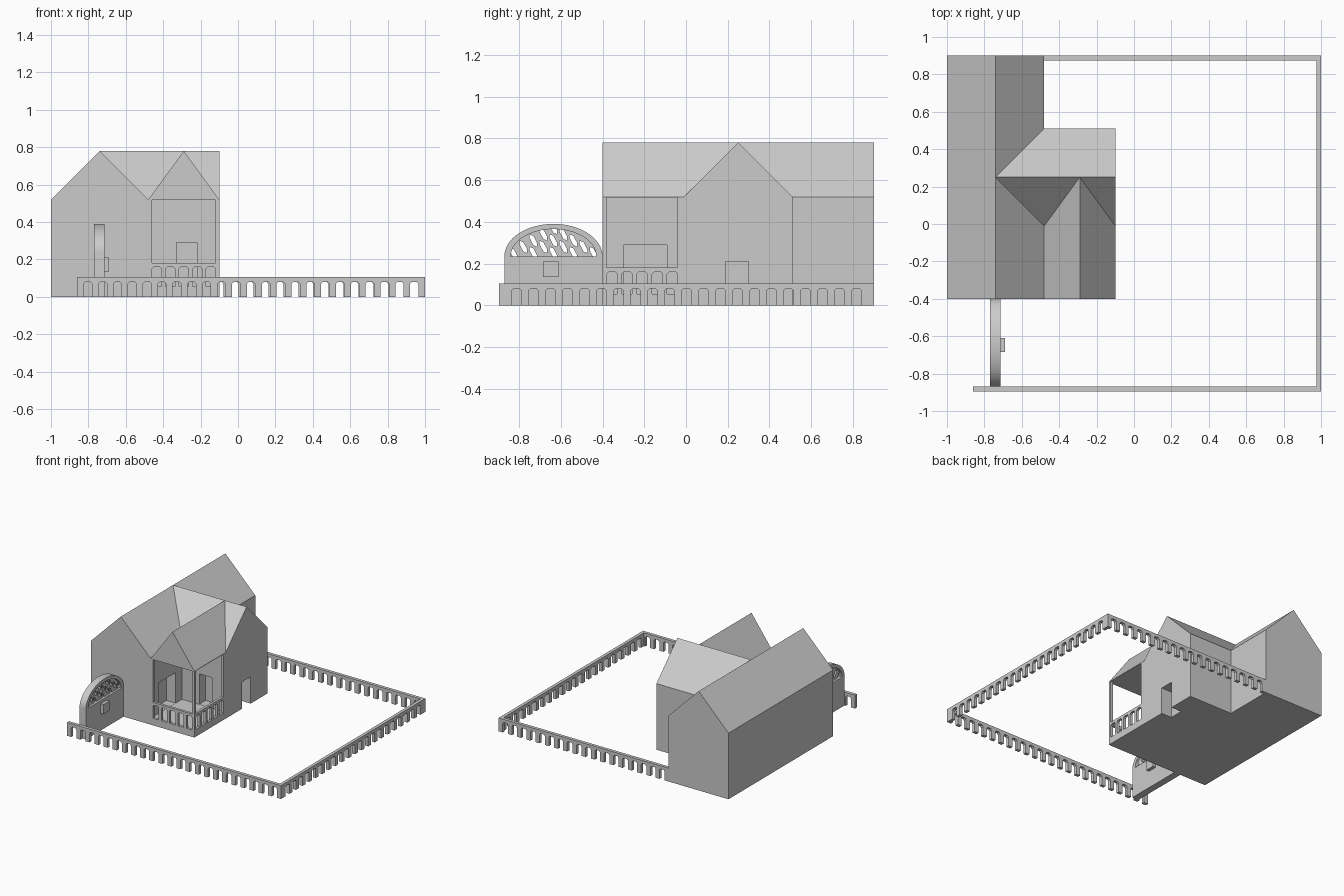
import bpy, bmesh, math

if "Cube" in bpy.data.objects:
    bpy.data.objects.remove(bpy.data.objects["Cube"])


def prism(name, pts, axis, a, b):
    """Extrude a 2D profile along an axis. x: (y,z), y: (x,z)."""
    place = {'x': lambda u, v, w: (w, u, v), 'y': lambda u, v, w: (u, w, v)}[axis]
    bm = bmesh.new()
    n = len(pts)
    lo = [bm.verts.new(place(u, v, a)) for u, v in pts]
    hi = [bm.verts.new(place(u, v, b)) for u, v in pts]
    bm.faces.new(lo)
    bm.faces.new(hi)
    for i in range(n):
        j = (i + 1) % n
        bm.faces.new((lo[i], lo[j], hi[j], hi[i]))
    bmesh.ops.recalc_face_normals(bm, faces=bm.faces)
    me = bpy.data.meshes.new(name)
    bm.to_mesh(me)
    bm.free()
    ob = bpy.data.objects.new(name, me)
    bpy.context.collection.objects.link(ob)
    return ob


def box(name, x0, x1, y0, y1, z0, z1):
    return prism(name, [(x0, z0), (x1, z0), (x1, z1), (x0, z1)], 'y', y0, y1)


def boolean(ob, other, op='DIFFERENCE'):
    m = ob.modifiers.new('bool', 'BOOLEAN')
    m.operation, m.object, m.solver = op, other, 'EXACT'
    bpy.context.view_layer.objects.active = ob
    bpy.ops.object.modifier_apply(modifier=m.name)
    bpy.data.objects.remove(other)


def gable(a, b, eave=0.52, ridge=0.78):
    return [(a, 0), (b, 0), (b, eave), ((a + b) / 2, ridge), (a, eave)]


def slot(a, b, z0, z1, c=0.01):
    """Gap between balusters with clipped top corners."""
    return [(a, z0), (b, z0), (b, z1 - c), (b - c, z1), (a + c, z1), (a, z1 - c)]


# House: three gabled wings
house = prism('house', gable(-1, -0.48), 'y', -0.4, 0.9)
boolean(house, prism('side_wing', gable(-0.01, 0.51), 'x', -0.74, -0.1), 'UNION')
boolean(house, prism('porch_wing', gable(-0.48, -0.1), 'y', -0.4, 0.25), 'UNION')

# Porch hollow and its two big openings
boolean(house, box('cut', -0.48, -0.12, -0.38, -0.01, 0.05, 0.517))
boolean(house, box('cut', -0.46, -0.12, -0.45, -0.37, 0.18, 0.517))
boolean(house, box('cut', -0.13, -0.05, -0.38, -0.04, 0.18, 0.517))

# Railing gaps on the porch front and side
for i in range(5):
    x = -0.46 + i * 0.0725
    boolean(house, prism('cut', slot(x, x + 0.05, 0.055, 0.16), 'y', -0.45, -0.37))
    y = -0.38 + i * 0.0725
    boolean(house, prism('cut', slot(y, y + 0.05, 0.055, 0.16), 'x', -0.13, -0.05))

# Door recesses: porch back, porch side, outer side
boolean(house, box('cut', -0.33, -0.22, -0.05, 0.07, 0.051, 0.29))
boolean(house, box('cut', -0.56, -0.44, -0.30, -0.09, 0.051, 0.29))
boolean(house, box('cut', -0.19, -0.05, 0.19, 0.30, -0.05, 0.21))


# Fence: comb-shaped runs
def fence(name, start, end, axis, a, b):
    n = round((end - start) / 0.0826)
    pitch = (end - start - 0.035) / n
    pts = [(start, 0.105), (start, 0)]
    for i in range(n):
        g0 = start + i * pitch + 0.035
        g1 = start + (i + 1) * pitch
        pts += [(g0, 0), (g0, 0.07), (g0 + 0.01, 0.08),
                (g1 - 0.01, 0.08), (g1, 0.07), (g1, 0)]
    pts += [(end, 0), (end, 0.105)]
    return prism(name, pts, axis, a, b)


fence('fence_front', -0.86, 1.0, 'y', -0.895, -0.87)
fence('fence_side', -0.87, 0.875, 'x', 0.975, 1.0)
fence('fence_back', -0.48, 1.0, 'y', 0.875, 0.9)


# Arched gate
def arch(ry, rz, n=32, cy=-0.635, cz=0.235):
    return [(cy + ry * math.cos(math.pi * i / n), cz + rz * math.sin(math.pi * i / n))
            for i in range(n + 1)]


gate = prism('gate', [(-0.87, 0), (-0.4, 0)] + arch(0.235, 0.155), 'x', -0.77, -0.715)
boolean(gate, prism('cut', arch(0.205, 0.13), 'x', -0.8, -0.68))

# Lattice panel with slanted holes
lattice = prism('gate_lattice', arch(0.207, 0.132), 'x', -0.753, -0.732)
hole = [(-.018, .012), (-.018, .03), (0, .022), (.018, -.012), (.018, -.03), (0, -.022)]
for i in range(-4, 5):
    for j in range(3):
        y = -0.635 + i * 0.048
        z = 0.25 + j * 0.06 + (i % 2) * 0.03
        if ((y + 0.635) / 0.215) ** 2 + ((z - 0.235) / 0.14) ** 2 < 1:
            boolean(lattice, prism('cut', [(y + u, z + v) for u, v in hole],
                                   'x', -0.8, -0.68))

# Letter box on the gate
box('letter_box', -0.716, -0.69, -0.685, -0.61, 0.135, 0.21)

# Smooth the arch curve only
bpy.ops.object.select_all(action='DESELECT')
gate.select_set(True)
bpy.context.view_layer.objects.active = gate
bpy.ops.object.shade_smooth_by_angle(angle=math.radians(30))
